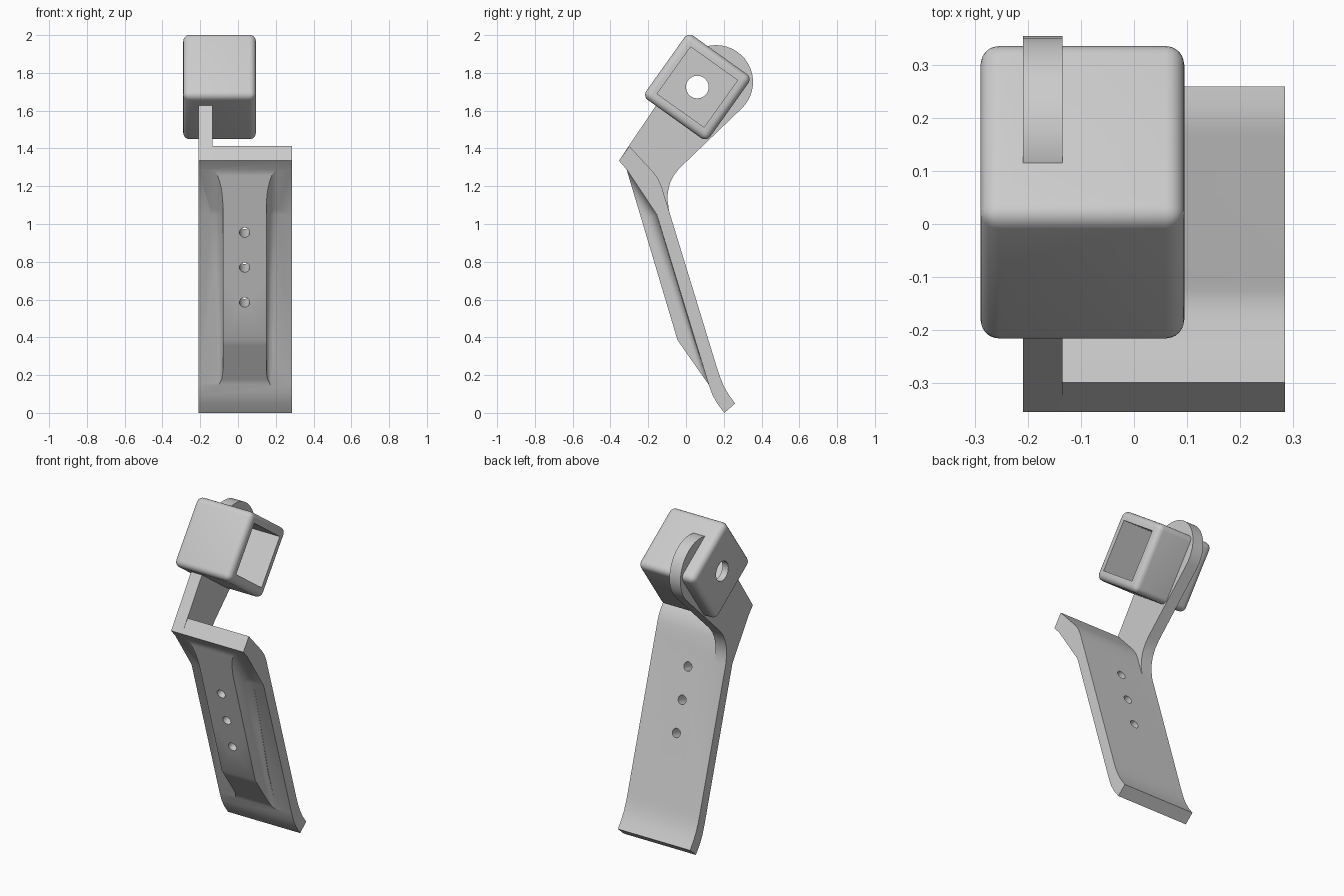
import bpy, bmesh, math
from mathutils import Matrix, Vector

if "Cube" in bpy.data.objects:
    bpy.data.objects.remove(bpy.data.objects["Cube"])


def make(name, bm):
    bmesh.ops.recalc_face_normals(bm, faces=bm.faces)
    me = bpy.data.meshes.new(name)
    bm.to_mesh(me)
    bm.free()
    ob = bpy.data.objects.new(name, me)
    bpy.context.collection.objects.link(ob)
    return ob


def extrude_x(name, pts, x0, x1):
    """Prism along x from a (y, z) profile."""
    bm = bmesh.new()
    f = bm.faces.new([bm.verts.new((x0, y, z)) for y, z in pts])
    r = bmesh.ops.extrude_face_region(bm, geom=[f])
    vs = [v for v in r['geom'] if isinstance(v, bmesh.types.BMVert)]
    bmesh.ops.translate(bm, verts=vs, vec=(x1 - x0, 0, 0))
    return make(name, bm)


def box(name, size, matrix, bevel=0):
    bm = bmesh.new()
    bmesh.ops.create_cube(bm, size=1)
    bmesh.ops.scale(bm, verts=bm.verts, vec=size)
    if bevel:
        bmesh.ops.bevel(bm, geom=bm.edges[:], offset=bevel, segments=5,
                        profile=0.5, affect='EDGES')
    bm.transform(matrix)
    return make(name, bm)


def cylinder(name, r, length, center, axis):
    bm = bmesh.new()
    rot = Vector((0, 0, 1)).rotation_difference(Vector(axis)).to_matrix().to_4x4()
    bmesh.ops.create_cone(bm, cap_ends=True, segments=32, radius1=r, radius2=r,
                          depth=length, matrix=Matrix.Translation(center) @ rot)
    return make(name, bm)


def boolean(target, tool, op):
    m = target.modifiers.new('bool', 'BOOLEAN')
    m.operation, m.object, m.solver = op, tool, 'EXACT'
    bpy.context.view_layer.objects.active = target
    bpy.ops.object.modifier_apply(modifier=m.name)
    bpy.data.objects.remove(tool)


# curved plate
bracket = extrude_x('bracket', [
    (-0.355, 1.335), (-0.30, 1.412), (-0.22, 1.325), (-0.175, 1.277), (-0.148, 1.24),
    (-0.128, 1.195), (-0.112, 1.14), (-0.09, 1.07), (0.165, 0.235), (0.18, 0.19),
    (0.20, 0.142), (0.225, 0.098), (0.26, 0.05), (0.203, 0.0), (0.165, 0.05),
    (0.14, 0.095), (0.12, 0.15), (-0.155, 1.05), (-0.315, 1.29)], -0.21, 0.285)

# front rib with filleted flanks: stations of (plate point, rib point, fillet radius)
keys = [((-0.314, 1.289), (-0.315, 1.29), 0.065), ((-0.155, 1.05), (-0.236, 1.026), 0.065),
        ((0.038, 0.41), (-0.045, 0.385), 0.03), ((0.121, 0.151), (0.12, 0.15), 0.03)]
stations = []
for (p0, f0, r0), (p1, f1, r1), n in zip(keys, keys[1:], (8, 2, 8)):
    for i in range(n):
        t = i / n
        stations.append((Vector(p0).lerp(Vector(p1), t), Vector(f0).lerp(Vector(f1), t),
                         r0 + (r1 - r0) * t))
stations.append((Vector(keys[-1][0]), Vector(keys[-1][1]), keys[-1][2]))
bm = bmesh.new()
rings = []
inward = Vector((0.958, 0.286)) * 0.02
for p, f, r in stations:
    H = (f - p).length
    hmax = min(H, r)
    side = []
    for i in range(7):
        h = hmax * (i / 6) ** 1.5
        off = r - math.sqrt(max(0, r * r - (r - h) ** 2))
        side.append((0.115 + off, p.lerp(f, h / H)))
    side = [(side[0][0], p + inward)] + side + [(side[-1][0], f)]
    loop = [(0.035 + w, q) for w, q in side] + [(0.035 - w, q) for w, q in reversed(side)]
    rings.append([bm.verts.new((x, q.x, q.y)) for x, q in loop])
for a, b in zip(rings, rings[1:]):
    for i in range(len(a)):
        j = (i + 1) % len(a)
        bm.faces.new((a[i], a[j], b[j], b[i]))
bm.faces.new(rings[0])
bm.faces.new(rings[-1])
bmesh.ops.remove_doubles(bm, verts=bm.verts, dist=1e-5)
rib = make('rib', bm)

# side arm ending in a round lug
cy, cz, cr = 0.16, 1.752, 0.195
arc = [(cy + cr * math.cos(math.radians(a)), cz + cr * math.sin(math.radians(a)))
       for a in range(146, -46, -9)]
arm = extrude_x('arm', [(-0.355, 1.335)] + arc + [
    (-0.035, 1.295), (-0.065, 1.257), (-0.085, 1.215), (-0.096, 1.17), (-0.098, 1.13),
    (-0.09, 1.07), (-0.13, 1.06), (-0.2, 1.2), (-0.315, 1.29)], -0.21, -0.135)

# rounded housing, turned to follow the arm
turn = Matrix.Rotation(math.radians(54.5), 4, 'X')
hub = Vector((-0.0975, 0.06, 1.725))
housing = box('housing', (0.385, 0.416, 0.416), Matrix.Translation(hub) @ turn, 0.035)

for part in (rib, arm, housing):
    boolean(bracket, part, 'UNION')

# open pocket on the right and axle hole on the left
boolean(bracket, box('pocket', (0.40, 0.305, 0.305),
                     Matrix.Translation((-0.05, 0.06, 1.725)) @ turn), 'DIFFERENCE')
boolean(bracket, cylinder('axle_hole', 0.06, 0.3, (-0.3, 0.06, 1.725), (1, 0, 0)), 'DIFFERENCE')

# three screw holes through rib and plate
for z in (0.955, 0.77, 0.585):
    y = -0.315 + (1.29 - z) * 0.298
    boolean(bracket, cylinder('screw_hole', 0.027, 0.6, (0.035, y, z), (0, 0.958, 0.286)),
            'DIFFERENCE')

bpy.ops.object.select_all(action='DESELECT')
bracket.select_set(True)
bpy.context.view_layer.objects.active = bracket
bpy.ops.object.shade_smooth_by_angle(angle=math.radians(25))
